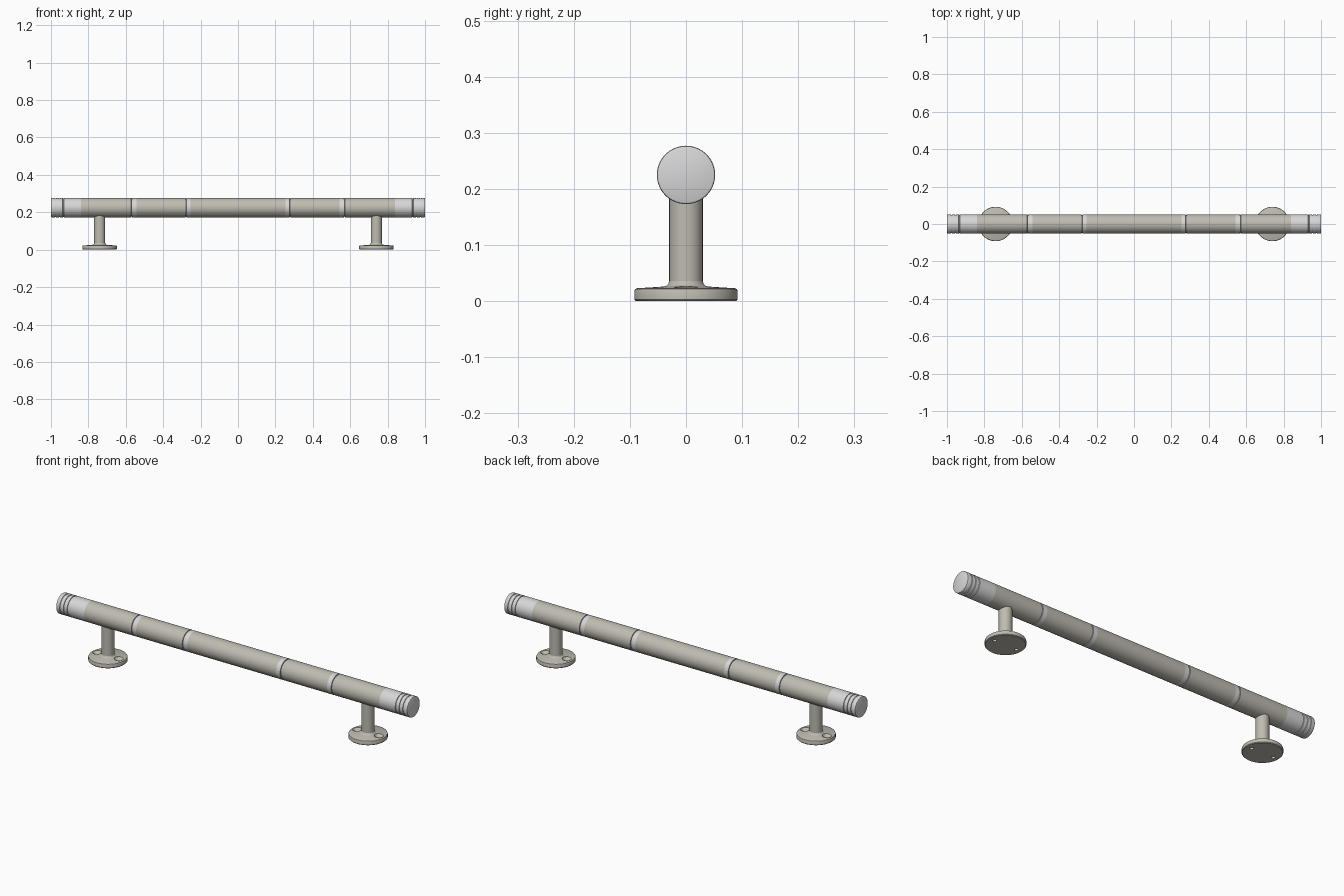
import bpy, bmesh, math
from mathutils import Matrix, Vector

cube = bpy.data.objects.get("Cube")
if cube:
    bpy.data.objects.remove(cube, do_unlink=True)


def material(name, rgb):
    m = bpy.data.materials.new(name)
    m.use_nodes = True
    m.diffuse_color = (*rgb, 1)
    bsdf = m.node_tree.nodes["Principled BSDF"]
    bsdf.inputs["Base Color"].default_value = (*rgb, 1)
    bsdf.inputs["Roughness"].default_value = 0.5
    return m


nickel = material("warm_nickel", (0.52, 0.50, 0.44))
steel = material("light_steel", (0.68, 0.68, 0.69))


def lathe(name, profile, mats, steps=64, matrix=Matrix(), rule=None):
    """Turn (radius, height) points about z; the profile starts and ends on the axis."""
    bm = bmesh.new()
    verts = [bm.verts.new((r, 0, h)) for r, h in profile]
    edges = [bm.edges.new(pair) for pair in zip(verts, verts[1:])]
    bmesh.ops.spin(bm, geom=verts + edges, cent=(0, 0, 0), axis=(0, 0, 1),
                   angle=math.tau, steps=steps)
    bmesh.ops.remove_doubles(bm, verts=bm.verts, dist=1e-5)
    bmesh.ops.recalc_face_normals(bm, faces=bm.faces)
    bm.transform(matrix)
    if rule:
        for f in bm.faces:
            f.material_index = rule(f.calc_center_median())
    mesh = bpy.data.meshes.new(name)
    bm.to_mesh(mesh)
    bm.free()
    for m in mats:
        mesh.materials.append(m)
    ob = bpy.data.objects.new(name, mesh)
    bpy.context.collection.objects.link(ob)
    return ob


def activate(ob):
    bpy.ops.object.select_all(action="DESELECT")
    ob.select_set(True)
    bpy.context.view_layer.objects.active = ob


def smooth(ob):
    activate(ob)
    bpy.ops.object.shade_smooth_by_angle(angle=math.radians(32))


# Bar: one turned profile with narrow grooves, mirrored about the middle
R, AXIS_Z, POST_X = 0.052, 0.225, 0.74
CAP = 0.84
RINGS = [(0.253, 0.276), (0.543, 0.566)]
half = []
for inner, outer in RINGS:
    half += [(R, inner), (R, outer), (R - 0.004, outer + 0.001),
             (R - 0.004, outer + 0.004), (R, outer + 0.005)]
half.append((R, CAP))
for g in (0.934, 0.955, 0.976):
    half += [(R, g - 0.003), (R - 0.003, g - 0.002), (R - 0.003, g + 0.002), (R, g + 0.003)]
half += [(R, 0.996), (R - 0.001, 0.9985), (R - 0.004, 1.0), (0, 1.0)]
profile = [(r, -h) for r, h in reversed(half)] + half


def bar_color(c):
    x = abs(c.x)
    return int(x > CAP or any(a < x < b for a, b in RINGS))


to_x = Matrix.Translation((0, 0, AXIS_Z)) @ Matrix.Rotation(math.pi / 2, 4, "Y")
smooth(lathe("handle_bar", profile, [nickel, steel], matrix=to_x, rule=bar_color))

# Feet: domed flange with a fillet, two countersunk holes, and a post
flange_profile = [(0, 0), (0.089, 0), (0.092, 0.003), (0.092, 0.018),
                  (0.0905, 0.0215), (0.087, 0.023), (0.040, 0.026),
                  (0.035, 0.0275), (0.0315, 0.031), (0.030, 0.036), (0, 0.036)]
hole_profile = [(0, -0.01), (0.009, -0.01), (0.009, 0.010), (0.022, 0.0245),
                (0.022, 0.05), (0, 0.05)]

for side, sx in (("left", 1), ("right", -1)):
    place = Matrix.Translation((sx * POST_X, 0, 0))
    flange = lathe(side + "_flange", flange_profile, [nickel], matrix=place)
    for dx in (-0.062, 0.062):
        cutter = lathe("hole_cutter", hole_profile, [nickel], steps=32,
                       matrix=place @ Matrix.Translation((dx, 0, 0)))
        cutter.hide_render = True
        activate(flange)
        mod = flange.modifiers.new("screw_hole", "BOOLEAN")
        mod.operation, mod.solver, mod.object = "DIFFERENCE", "EXACT", cutter
        bpy.ops.object.modifier_apply(modifier=mod.name)
        bpy.data.objects.remove(cutter, do_unlink=True)
    smooth(flange)
    smooth(lathe(side + "_post", [(0, 0.03), (0.030, 0.03), (0.030, 0.2), (0, 0.2)],
                 [nickel], steps=48, matrix=place))
